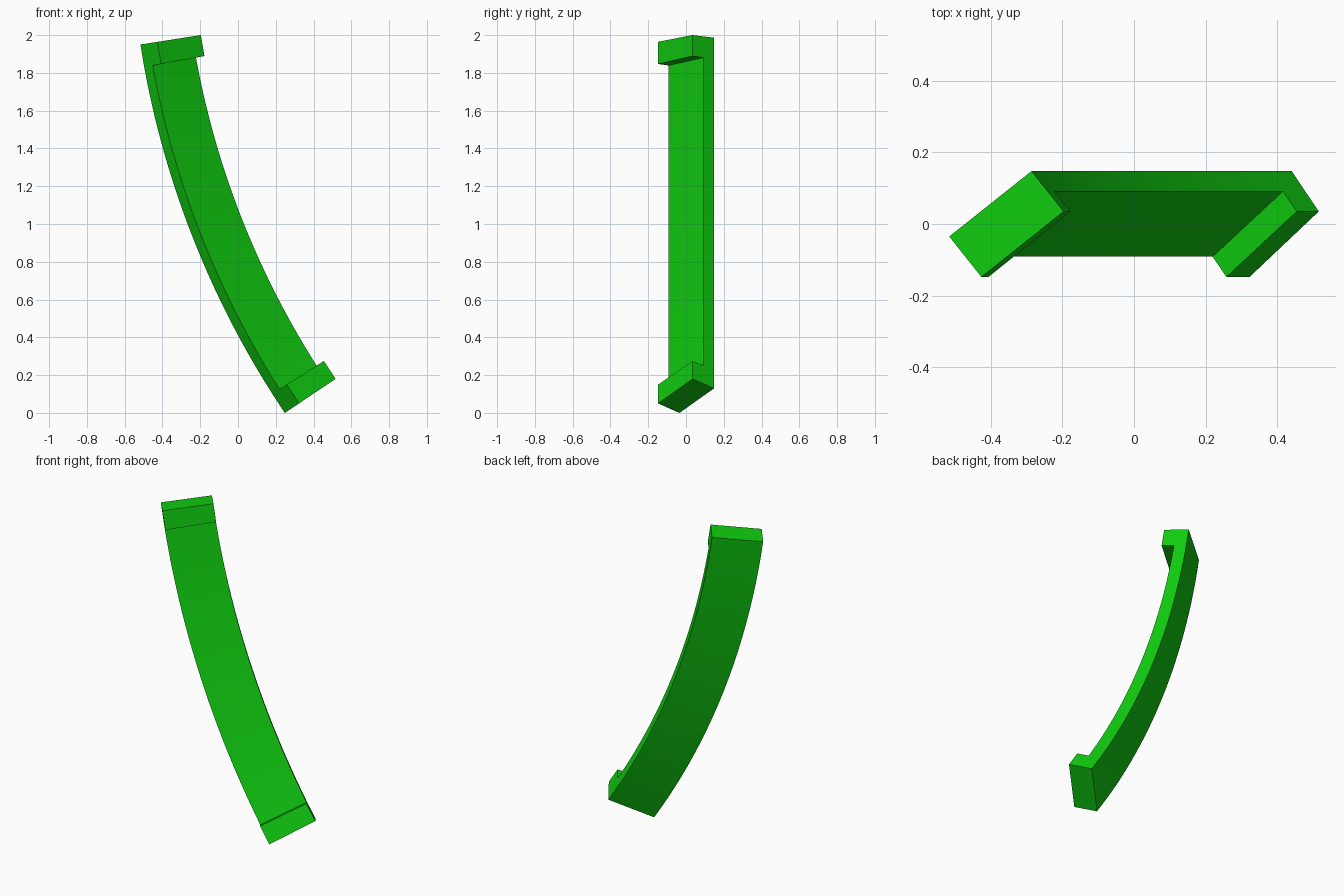
import bpy, bmesh, math

if "Cube" in bpy.data.objects:
    bpy.data.objects.remove(bpy.data.objects["Cube"], do_unlink=True)

# Green material
green = bpy.data.materials.new("green")
green.use_nodes = True
color = (0.005, 0.60, 0.005, 1.0)
green.diffuse_color = color
bsdf = green.node_tree.nodes["Principled BSDF"]
bsdf.inputs["Base Color"].default_value = color
bsdf.inputs["Roughness"].default_value = 0.6

# Arc about an axis parallel to y
CENTER_X, CENTER_Z = 4.265, 2.699
TOP, BOTTOM = math.radians(8.9), math.radians(33.9)
BLOCK = 0.025          # angular length of each end block
STEPS = 28             # segments of the thin band

# Tilted rectangular section as (radius, y), with mid points at band thickness
back_out, front_out = (4.840, -0.035), (4.749, -0.148)
front_in, back_in = (4.516, 0.035), (4.607, 0.148)


def middle(a, b):
    return ((a[0] + b[0]) / 2, (a[1] + b[1]) / 2)


SECTION = [back_out, middle(back_out, front_out), front_out,
           front_in, middle(front_in, back_in), back_in]


def ring(bm, angle):
    return [bm.verts.new((CENTER_X - r * math.cos(angle), y,
                          CENTER_Z - r * math.sin(angle))) for r, y in SECTION]


# Rings: top block, band, bottom block
start, end = TOP + BLOCK, BOTTOM - BLOCK
angles = [TOP] + [start + (end - start) * i / STEPS for i in range(STEPS + 1)] + [BOTTOM]

bm = bmesh.new()
rings = [ring(bm, a) for a in angles]
last = len(rings) - 2
for k in range(len(rings) - 1):
    p, q = rings[k], rings[k + 1]
    # End blocks use the full section, the band only its back half
    loop = [0, 1, 2, 3, 4, 5] if k in (0, last) else [0, 1, 4, 5]
    for i, j in zip(loop, loop[1:] + loop[:1]):
        bm.faces.new((p[i], p[j], q[j], q[i]))

# End caps and the steps from block to band
for r in (rings[0], rings[-1]):
    bm.faces.new(r)
for r in (rings[1], rings[-2]):
    bm.faces.new(r[1:5])

bmesh.ops.delete(bm, geom=[v for v in bm.verts if not v.link_faces], context='VERTS')
bmesh.ops.recalc_face_normals(bm, faces=bm.faces)

mesh = bpy.data.meshes.new("curved_handle")
bm.to_mesh(mesh)
bm.free()
mesh.materials.append(green)
handle = bpy.data.objects.new("curved_handle", mesh)
bpy.context.collection.objects.link(handle)

# Smooth along the arc, sharp at the corners
bpy.ops.object.select_all(action='DESELECT')
handle.select_set(True)
bpy.context.view_layer.objects.active = handle
bpy.ops.object.shade_smooth_by_angle(angle=math.radians(30))
